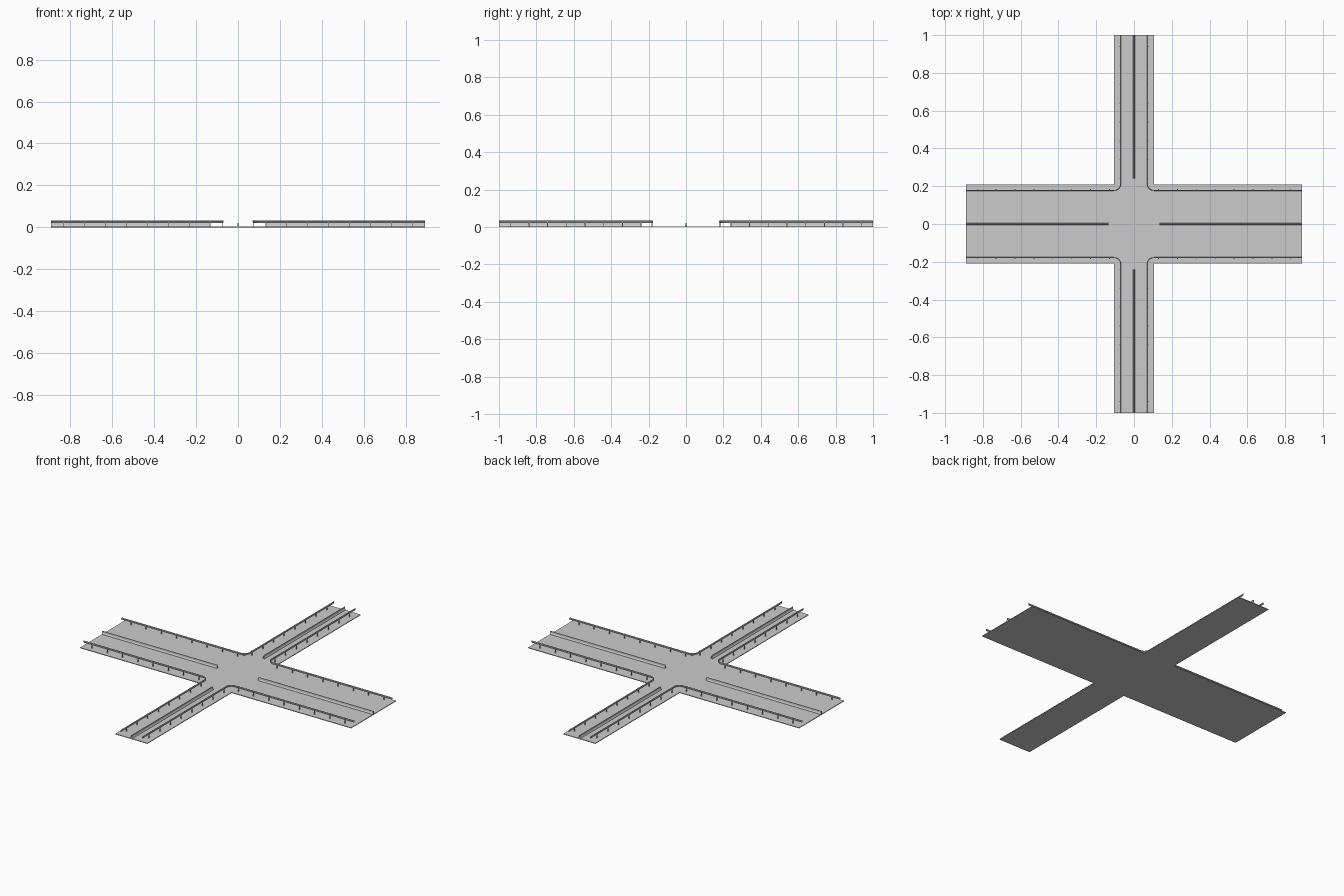
import bpy, math
from mathutils import Vector

if "Cube" in bpy.data.objects:
    bpy.data.objects.remove(bpy.data.objects["Cube"])

XL, YL = 0.89, 1.0        # arm lengths
XW, YW = 0.105, 0.21      # half widths of the narrow and wide roads
RX, RY = 0.071, 0.178     # guardrail lines
DECK = 0.004
FILLET = 0.035


def make(name, verts, faces):
    me = bpy.data.meshes.new(name)
    me.from_pydata(verts, [], faces)
    ob = bpy.data.objects.new(name, me)
    bpy.context.collection.objects.link(ob)
    return ob


def mirror(ob, x, y):
    m = ob.modifiers.new("mirror", 'MIRROR')
    m.use_axis = (x, y, False)
    m.use_mirror_merge = False


def sweep(path, profile):
    """Sweep a closed (offset, z) profile along a flat path, capped."""
    verts, n, k = [], len(path), len(profile)
    for i, p in enumerate(path):
        ins = (p - path[i - 1]).normalized() if i else None
        out = (path[i + 1] - p).normalized() if i < n - 1 else None
        t = ((ins or out) + (out or ins)).normalized()
        side = Vector((-t.y, t.x))
        verts += [(p.x + side.x * o, p.y + side.y * o, z) for o, z in profile]
    faces = [(i * k + j, i * k + (j + 1) % k, (i + 1) * k + (j + 1) % k, (i + 1) * k + j)
             for i in range(n - 1) for j in range(k)]
    faces += [tuple(reversed(range(k))), tuple(range((n - 1) * k, n * k))]
    return verts, faces


# Cross-shaped road deck
outline = [(XW, YL), (-XW, YL), (-XW, YW), (-XL, YW), (-XL, -YW), (-XW, -YW),
           (-XW, -YL), (XW, -YL), (XW, -YW), (XL, -YW), (XL, YW), (XW, YW)]
n = len(outline)
quads = [(0, 1, 2, 11), (11, 2, 5, 8), (2, 3, 4, 5), (8, 9, 10, 11), (8, 5, 6, 7)]
verts = [(x, y, z) for z in (0, DECK) for x, y in outline]
faces = [tuple(i + n for i in q) for q in quads] + [tuple(reversed(q)) for q in quads]
faces += [(i, (i + 1) % n, (i + 1) % n + n, i + n) for i in range(n)]
make("road_deck", verts, faces)

# Median barriers with a tapered section
barrier = [(0.006, DECK), (0.006, 0.007), (0.003, 0.012), (0.002, 0.022),
           (-0.002, 0.022), (-0.003, 0.012), (-0.006, 0.007), (-0.006, DECK)]
wide = make("wide_road_median", *sweep([Vector((0.135, 0)), Vector((XL, 0))], barrier))
mirror(wide, True, False)
narrow = make("narrow_road_median", *sweep([Vector((0, 0.24)), Vector((0, YL))], barrier))
mirror(narrow, False, True)

# Guardrail beam wrapping one corner
arc = [Vector((RX + FILLET - FILLET * math.sin(a), RY + FILLET - FILLET * math.cos(a)))
       for a in (math.pi / 2 * i / 8 for i in range(9))]
path = [Vector((XL, RY))] + arc + [Vector((RX, YL))]
wave = [(0.0, 0.022), (0.002, 0.024), (0.002, 0.026), (0.0, 0.028),
        (0.002, 0.030), (0.002, 0.032), (0.0, 0.034)]
profile = wave + [(o - 0.0015, z) for o, z in reversed(wave)]
rail = make("guardrail_beam", *sweep(path, profile))
mirror(rail, True, True)

# Guardrail posts
verts, faces = [], []


def post(x, y, h=0.002):
    b = len(verts)
    verts.extend((x + i * h, y + j * h, z) for z in (DECK, 0.032)
                 for i, j in ((-1, -1), (1, -1), (1, 1), (-1, 1)))
    faces.extend(tuple(b + v for v in f) for f in
                 ((3, 2, 1, 0), (4, 5, 6, 7), (0, 1, 5, 4), (1, 2, 6, 5),
                  (2, 3, 7, 6), (3, 0, 4, 7)))


for i in range(8):
    post(0.13 + 0.1 * i, RY + 0.004)
    post(RX + 0.004, 0.24 + 0.1 * i)
posts = make("guardrail_posts", verts, faces)
mirror(posts, True, True)
